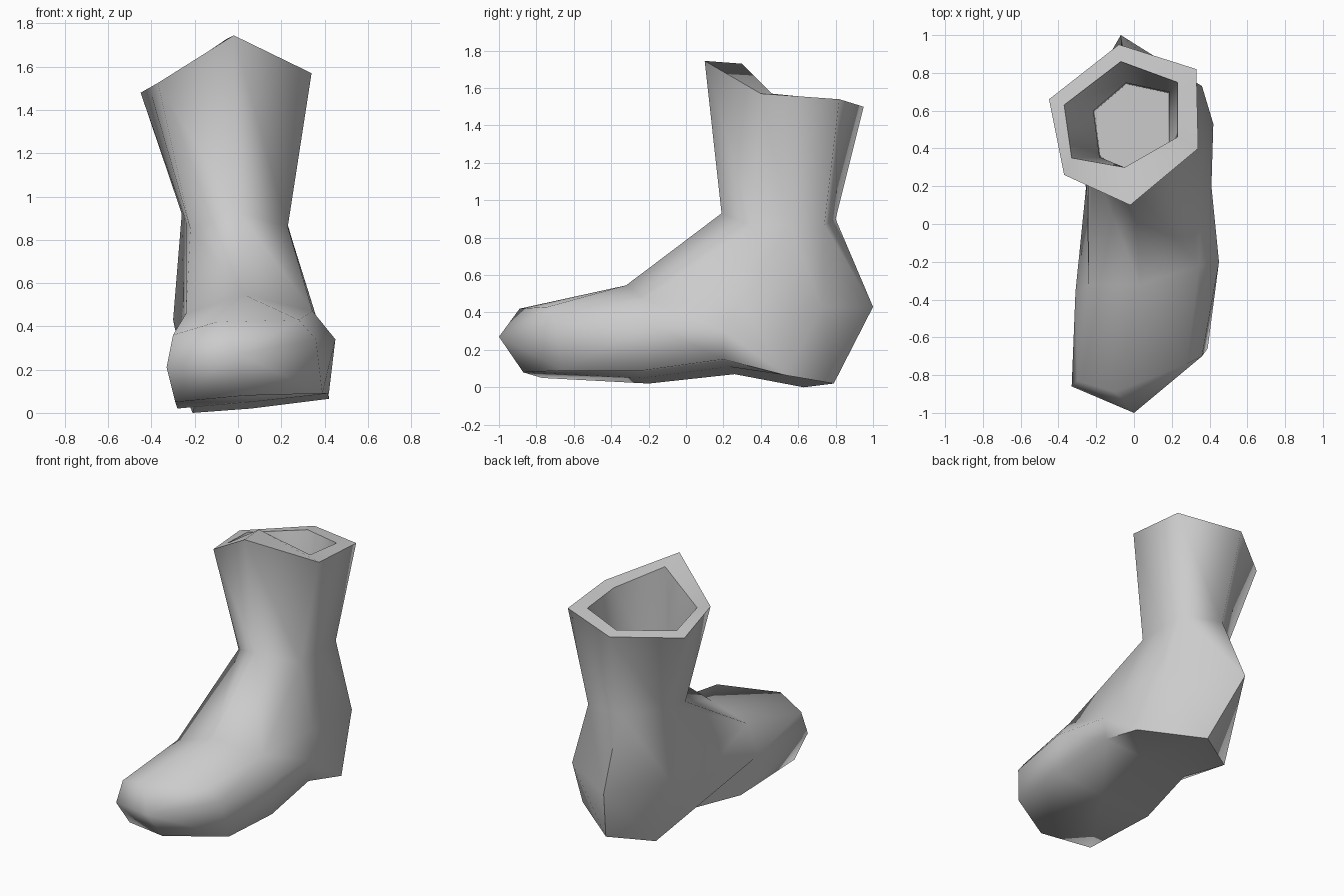
import bpy, bmesh, math
from mathutils import Vector

if "Cube" in bpy.data.objects:
    bpy.data.objects.remove(bpy.data.objects["Cube"])


def with_sides(hexagon):
    """Add a side point on the right and left of a six-point ring."""
    p = [Vector(v) for v in hexagon]
    return p[:2] + [(p[1] + p[2]) / 2] + p[2:5] + [(p[4] + p[5]) / 2] + [p[5]]


def inset(ring, k, z=None):
    """Shrink a ring toward its middle, optionally flattening it."""
    c = sum(ring, Vector()) / len(ring)
    out = [c + (p - c) * k for p in ring]
    return [Vector((p.x, p.y, z)) for p in out] if z is not None else out


# Ring order: front, right front, right side, right back,
#             back, left back, left side, left front
# Shaft: outer rim, inner rim and ankle
rim = with_sides([(-.02, .10, 1.745), (.34, .40, 1.57), (.33, .82, 1.54),
                  (-.08, .95, 1.50), (-.45, .66, 1.48), (-.37, .26, 1.525)])
inner_rim = with_sides([(-.05, .30, 1.73), (.23, .46, 1.57), (.23, .75, 1.54),
                        (-.07, .86, 1.51), (-.37, .63, 1.50), (-.33, .35, 1.54)])
ankle = with_sides([(0, .19, .93), (.23, .36, .86), (.23, .74, .87),
                    (-.05, .80, .90), (-.26, .62, .92), (-.22, .32, .85)])

# Instep points shared by the rings that swing round the heel
top, top_r, top_l = (.03, -.32, .545), (.345, -.22, .47), (-.24, -.32, .46)
side_r, side_l = (.45, -.20, .34), (-.31, -.36, .25)

# Foot: heel, heel bottom, arch, ball and toe
heel = [top, top_r, (.36, .30, .45), (.36, .73, .43),
        (-.07, 1.0, .43), (-.30, .60, .43), (-.25, .15, .45), top_l]
heel_bottom = [top, top_r, (.41, .20, .30), (.42, .53, .065),
               (.06, .79, .02), (-.21, .63, 0), (-.23, .15, .25), top_l]
arch = [top, top_r, side_r, (.40, .20, .15),
        (.12, .23, .11), (-.19, .26, .07), side_l, top_l]
ball = [top, top_r, side_r, (.42, -.23, .09),
        (.06, -.23, .05), (-.28, -.20, .02), side_l, top_l]
toe = [(-.10, -.89, .42), (.28, -.74, .43), (.36, -.70, .34), (.39, -.66, .09),
       (.03, -.87, .08), (-.29, -.77, .05), (-.33, -.86, .21), (-.30, -.83, .36)]
tip = [(0, -1.0, .27)] * 8

# Lining drops from the rim to a closed floor inside
lining = inset(ankle, .82)
lining_low = inset(ankle, .80, .25)
floor = [sum(lining_low, Vector()) / 8] * 8

bm = bmesh.new()
seen = {}


def vert(p):
    key = tuple(round(c, 4) for c in p)
    if key not in seen:
        seen[key] = bm.verts.new(key)
    return seen[key]


# Loft neighbouring rings, skipping faces that collapse at shared points
rings = [floor, lining_low, lining, inner_rim, rim, ankle, heel,
         heel_bottom, arch, ball, toe, tip]
for a, b in zip(rings, rings[1:]):
    for i in range(8):
        j = (i + 1) % 8
        corners = list(dict.fromkeys(vert(p) for p in (a[i], a[j], b[j], b[i])))
        if len(corners) > 2:
            bm.faces.new(corners)
bmesh.ops.recalc_face_normals(bm, faces=bm.faces)

mesh = bpy.data.meshes.new("boot")
bm.to_mesh(mesh)
bm.free()
boot = bpy.data.objects.new("boot", mesh)
bpy.context.collection.objects.link(boot)

grey = bpy.data.materials.new("light_grey")
grey.diffuse_color = (.6, .6, .6, 1)
grey.use_nodes = True
grey.node_tree.nodes["Principled BSDF"].inputs["Base Color"].default_value = grey.diffuse_color
mesh.materials.append(grey)

bpy.context.view_layer.objects.active = boot
boot.select_set(True)
bpy.ops.object.shade_smooth_by_angle(angle=math.radians(75))
